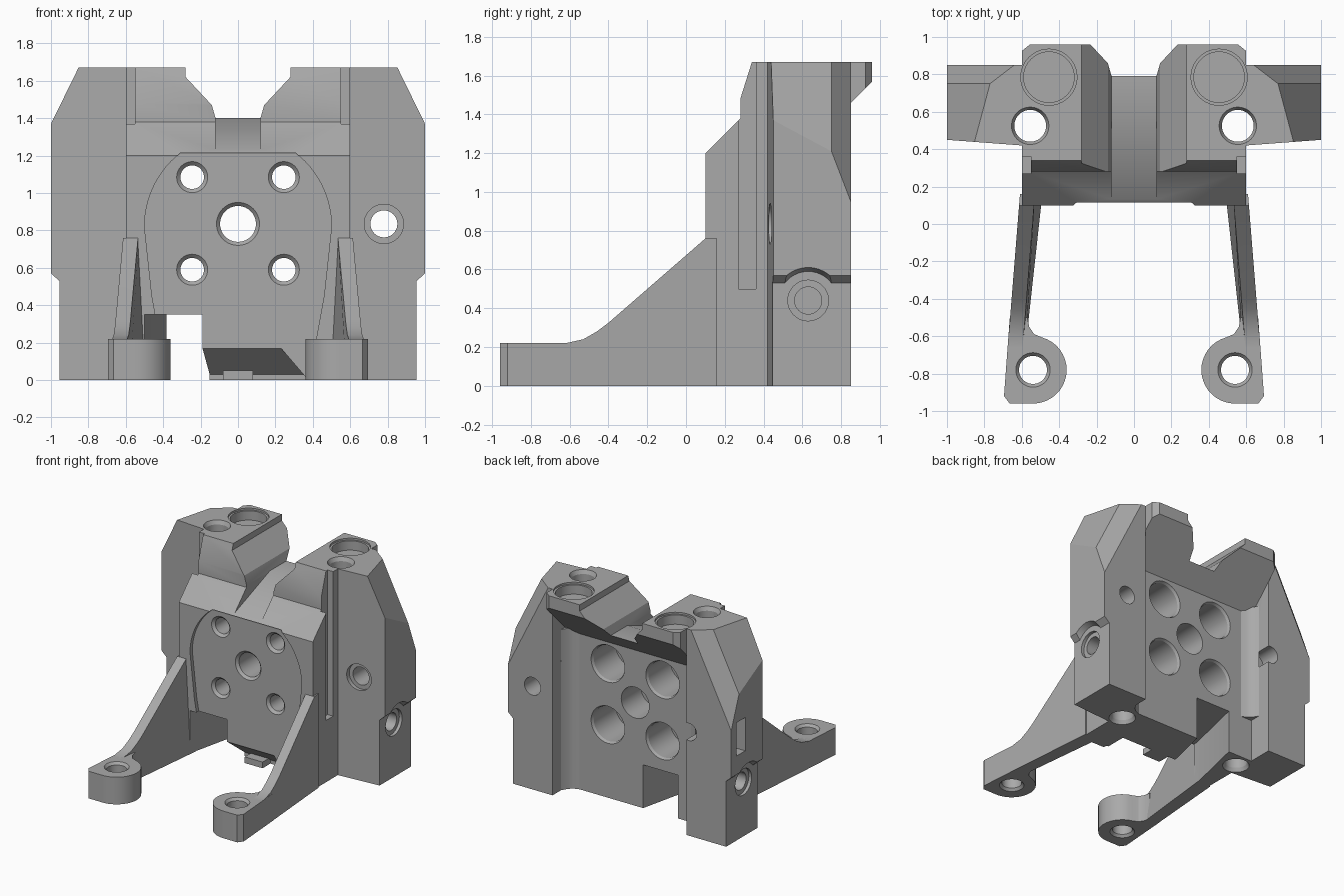
import bpy, bmesh, math
from mathutils import Vector

if "Cube" in bpy.data.objects:
    bpy.data.objects.remove(bpy.data.objects["Cube"])

metal = bpy.data.materials.new("plain_grey")
metal.use_nodes = True
GREY = (0.40, 0.40, 0.40, 1)
metal.diffuse_color = GREY
metal.node_tree.nodes["Principled BSDF"].inputs["Base Color"].default_value = GREY


def finish(name, bm):
    bmesh.ops.recalc_face_normals(bm, faces=bm.faces)
    mesh = bpy.data.meshes.new(name)
    bm.to_mesh(mesh)
    bm.free()
    mesh.materials.append(metal)
    ob = bpy.data.objects.new(name, mesh)
    bpy.context.collection.objects.link(ob)
    return ob


def place(axis, u, v, t):
    return {"x": (t, u, v), "y": (u, t, v), "z": (u, v, t)}[axis]


def prism(name, pts, axis, a, b, side=1, trims=()):
    """Extrude an outline along an axis, then trim by planes (point, normal)."""
    bm = bmesh.new()
    ends = [[bm.verts.new(place(axis, u, v, t)) for u, v in pts] for t in (a, b)]
    bm.faces.new(ends[0])
    bm.faces.new(ends[1])
    n = len(pts)
    for i in range(n):
        j = (i + 1) % n
        bm.faces.new((ends[0][i], ends[0][j], ends[1][j], ends[1][i]))
    for co, no in trims:
        geom = bm.verts[:] + bm.edges[:] + bm.faces[:]
        bmesh.ops.bisect_plane(bm, geom=geom, plane_co=co, plane_no=no, clear_outer=True)
        bmesh.ops.holes_fill(bm, edges=[e for e in bm.edges if e.is_boundary], sides=0)
    for v in bm.verts:
        v.co.x *= side
    return finish(name, bm)


def box(name, x0, x1, y0, y1, z0, z1, side=1):
    return prism(name, [(x0, y0), (x1, y0), (x1, y1), (x0, y1)], "z", z0, z1, side)


def bore(axis, u, v, steps, side=1):
    """Round cutter made of (position along axis, radius) steps."""
    bm = bmesh.new()
    n = 40
    rings = []
    for t, r in steps:
        angles = [2 * math.pi * i / n for i in range(n)]
        rings.append([bm.verts.new(place(axis, u + r * math.cos(a), v + r * math.sin(a), t))
                      for a in angles])
    bm.faces.new(rings[0])
    bm.faces.new(rings[-1])
    for p, q in zip(rings, rings[1:]):
        for i in range(n):
            j = (i + 1) % n
            bm.faces.new((p[i], p[j], q[j], q[i]))
    for w in bm.verts:
        w.co.x *= side
    return finish("cutter", bm)


def carve(ob, cutters):
    for c in cutters:
        m = ob.modifiers.new("cut", "BOOLEAN")
        m.operation, m.solver, m.object = "DIFFERENCE", "EXACT", c
    bpy.context.view_layer.update()
    deps = bpy.context.evaluated_depsgraph_get()
    mesh = bpy.data.meshes.new_from_object(ob.evaluated_get(deps))
    ob.modifiers.clear()
    ob.data = mesh


# Central block with sloped shoulder and rear overhang
block = prism("centre_block",
              [(.1, 0), (.1, 1.2), (.28, 1.38), (.28, 1.48), (.34, 1.67),
               (.96, 1.67), (.96, 1.57), (.65, 1.26), (.65, 0)], "x", -.6, .6,
              trims=[((.55, .965, 0), (.12, .15, 0)), ((-.55, .965, 0), (-.12, .15, 0))])

# Valley and sloped channel between the towers
half = [(.28, 1.8), (.28, 1.62), (.14, 1.47), (.12, 1.40)]
valley = prism("cutter", half + [(-x, z) for x, z in reversed(half)], "y", 0, 1.1)
channel = prism("cutter", [(.0, 1.2), (.1, 1.22), (.58, 1.4), (.58, 1.5), (.0, 1.5)],
                "x", -.12, .12)

# Arched recess in the front face
arch = [(.5 * math.cos(a), .82 + .5 * math.sin(a))
        for a in [math.radians(52 + 4 * i) for i in range(-13, 1)]]
arch = [(.36, -.1), (.46, .45)] + arch
arch += [(-x, z) for x, z in reversed(arch)]
recess = prism("cutter", arch, "y", 0, .13)

# Skewed lower gap and undercut of the front lip
gap = prism("cutter", [(-.5, 0), (-.19, 0), (-.19, .13), (-.06, .7), (-.37, .7), (-.5, .13)],
            "z", -.1, .35)
undercut = prism("cutter", [(0, -.1), (0, .17), (.13, .17), (.3, .03), (.3, -.1)],
                 "x", -.45, .36, trims=[((.23, 0, .17), (.14, 0, .12))])

# Plate holes, wider from the rear
plate_holes = [bore("y", 0, .835, [(.0, .115), (.13, .115), (.15, .096), (.4, .096),
                                   (.4, .125), (.8, .125)])]
for x in (-.245, .245):
    for z in (.59, 1.085):
        plate_holes.append(bore("y", x, z, [(.0, .083), (.13, .083), (.15, .063),
                                            (.35, .063), (.35, .14), (.63, .14), (.66, .155)]))

# Cutters shared by towers and columns
tower_cuts = {}
for s in (-1, 1):
    tower_cuts[s] = [
        bore("z", .455, .785, [(1.58, .135), (1.655, .135), (1.655, .15), (1.8, .15)], s),
        bore("z", .555, .525, [(-.1, .1), (.0, .1), (.03, .085), (1.64, .085),
                               (1.67, .1), (1.8, .1)], s),
        box("cutter", .55, .7, .27, .36, .5, 1.8, s)]
carve(block, [valley, channel, recess, gap, undercut] + plate_holes
      + tower_cuts[-1] + tower_cuts[1])

# Side columns with sloping outer corners
column_outline = [(.6, 0), (.955, 0), (.955, .53), (1, .57), (1, 1.67), (.6, 1.67)]
column_trims = [((.6, .42, 0), (.03, -.4, 0)),
                ((1, .45, 1.37), (1, .267, .5)),
                ((1, .75, 1.21), (1, 1.3, .5))]
extra = []
for s, label in ((1, "left"), (-1, "right")):
    column = prism(label + "_column", column_outline, "y", .3, .85, s, column_trims)
    side_hole = bore("x", .63, .44, [(.72, .07), (.93, .07), (.93, .105), (1.1, .105)], s)
    side_arch = bore("x", .63, .44, [(.955, .15), (1.01, .175)], s)
    if s == 1:
        special = [bore("y", .78, .835, [(.3, .105), (.46, .105), (.46, .072), (1, .072)])]
    else:
        special = [bore("y", -.62, .84, [(.68, .07), (1, .07)]),
                   box("cutter", -1.1, -.9, .67, .78, .72, .99)]
    extra += [side_hole, side_arch] + special
    carve(column, tower_cuts[s][:2] + [side_hole, side_arch] + special)

    # Blend between plate and column
    prism(label + "_inner_blend", [(.6, .64), (.6, .74), (.57, .69), (.54, .665), (.47, .64)],
          "z", .35 if s < 0 else 0, 1.3, s)

    # Sloping leg rib, thinner along its top
    rib = [(.16, 0), (.16, .76), (.1, .76), (-.4, .325), (-.46, .28), (-.53, .24),
           (-.62, .22), (-.66, .22), (-.66, 0)]
    leg = prism(label + "_leg", rib, "x", 0, 1, s)
    for v in leg.data.vertices:
        outer = .6 + (.28 - v.co.y) * .08
        width = .08 if v.co.z > .1 else .115 + .03 * v.co.y
        v.co.x = s * (outer if abs(v.co.x) > .5 else outer - width)

    # Round foot with a bolt hole
    foot_outline = [(.54, -.96), (.665, -.96), (.695, -.92), (.664, -.5), (.57, -.5),
                    (.56, -.55), (.535, -.588)]
    for i in range(18):
        a = math.radians(105 + i * 9.4)
        foot_outline.append((.54 + .18 * math.cos(a), -.78 + .18 * math.sin(a)))
    foot = prism(label + "_foot", foot_outline, "z", 0, .22, s)
    foot_hole = bore("z", .54, -.78, [(-.1, .092), (.0, .092), (.02, .075), (.2, .075),
                                      (.22, .092), (.3, .092)], s)
    carve(foot, [foot_hole])

# Small tab under the front lip
box("lower_tab", -.08, .08, .2, .34, 0, .05)

# Remove cutters, shade curved walls smooth
for ob in [o for o in bpy.data.objects if o.name.startswith("cutter")]:
    bpy.data.objects.remove(ob)
bpy.ops.object.select_all(action="DESELECT")
for ob in bpy.context.collection.objects:
    if ob.type == "MESH":
        ob.select_set(True)
        bpy.context.view_layer.objects.active = ob
bpy.ops.object.shade_smooth_by_angle(angle=math.radians(25))
